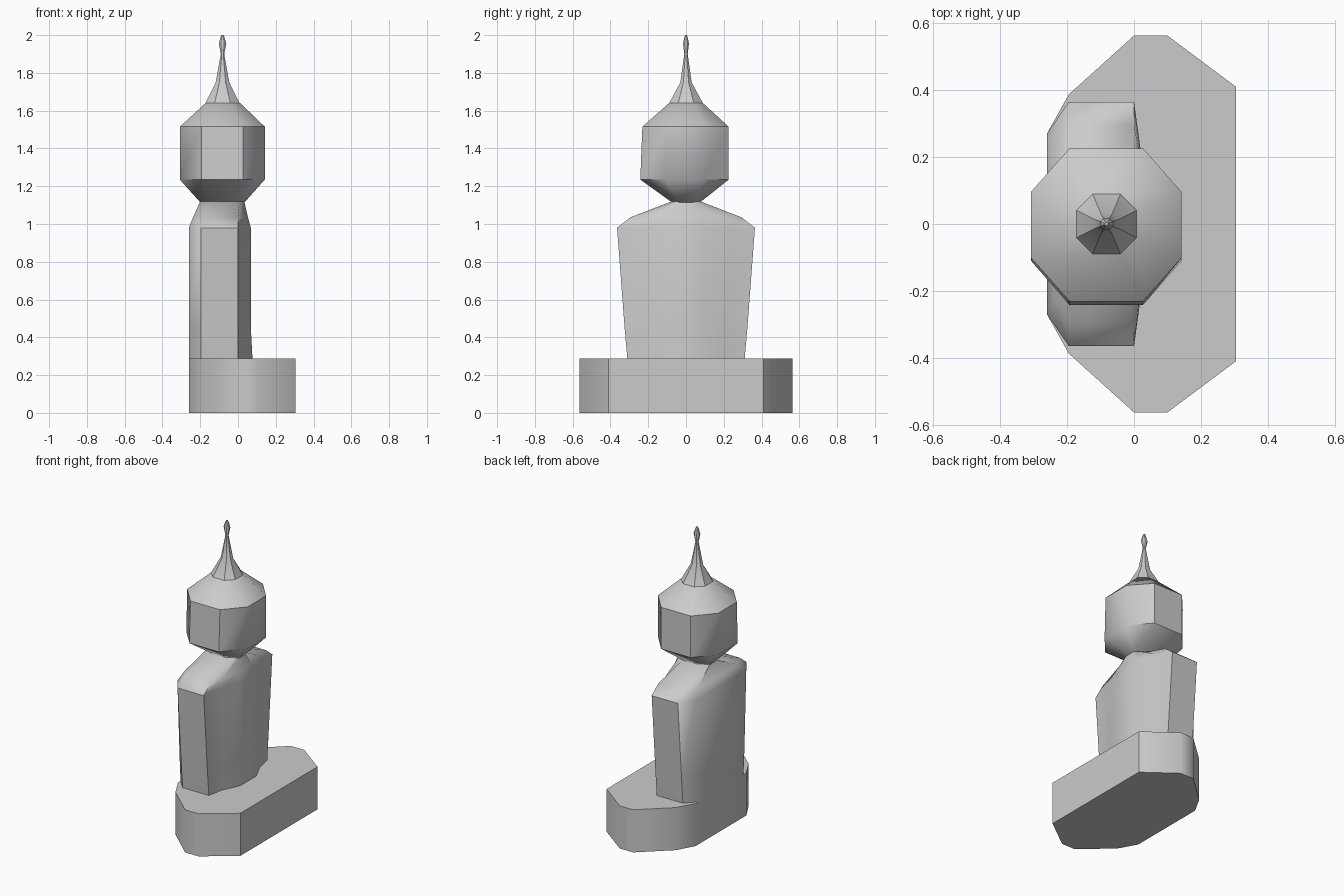
import bpy, bmesh, math

if "Cube" in bpy.data.objects:
    bpy.data.objects.remove(bpy.data.objects["Cube"])


def loft(name, rings, angle=45):
    """Skin a stack of equal-sized rings of 3D points and cap both ends."""
    bm = bmesh.new()
    loops = [[bm.verts.new(p) for p in ring] for ring in rings]
    n = len(loops[0])
    for a, b in zip(loops, loops[1:]):
        for i in range(n):
            j = (i + 1) % n
            bm.faces.new((a[i], a[j], b[j], b[i]))
    bm.faces.new(loops[0][::-1])
    bm.faces.new(loops[-1])
    bmesh.ops.recalc_face_normals(bm, faces=bm.faces)
    mesh = bpy.data.meshes.new(name)
    bm.to_mesh(mesh)
    bm.free()
    ob = bpy.data.objects.new(name, mesh)
    bpy.context.collection.objects.link(ob)
    bpy.ops.object.select_all(action='DESELECT')
    ob.select_set(True)
    bpy.context.view_layer.objects.active = ob
    bpy.ops.object.shade_smooth_by_angle(angle=math.radians(angle))
    return ob


def mirrored(half, z):
    """Close a half outline (x, y > 0) across the y = 0 plane."""
    return ([(x, -y, z) for x, y in half] +
            [(x, y, z) for x, y in reversed(half)])


def octagon(z, x0, x1, y0, y1, cx, cy):
    """Chamfered rectangle: cx / cy are the chamfer sizes along x and y."""
    pts = [(x0 + cx, y0), (x1 - cx, y0), (x1, y0 + cy), (x1, y1 - cy),
           (x1 - cx, y1), (x0 + cx, y1), (x0, y1 - cy), (x0, y0 + cy)]
    return [(x, y, z) for x, y in pts]


# Base slab
base = [(-.26, .27), (-.195, .387), (0, .563), (.1, .563), (.305, .41)]
loft("base", [mirrored(base, 0), mirrored(base, .287)])

# Torso with rounded shoulders, flat back and shallow raised chest
torso = [
    (.28, [(-.26, .24), (-.195, .31), (0, .31), (.022, .20), (.077, .085)]),
    (.45, [(-.26, .25), (-.195, .325), (0, .325), (.02, .205), (.068, .085)]),
    (.98, [(-.26, .27), (-.195, .365), (0, .365), (.02, .22), (.068, .085)]),
    (1.035, [(-.238, .215), (-.195, .295), (0, .295), (.018, .20), (.053, .075)]),
    (1.12, [(-.2, .035), (-.14, .075), (-.03, .075), (.015, .05), (.033, .03)]),
]
loft("torso", [mirrored(half, z) for z, half in torso])

# Eight-sided head
loft("head", [
    octagon(1.115, -.2, .035, -.075, .075, .07, .04),
    octagon(1.235, -.308, .142, -.242, .226, .115, .132),
    octagon(1.515, -.308, .142, -.231, .226, .115, .13),
    octagon(1.64, -.172, .012, -.09, .09, .05, .045),
])

# Slender flared spire with a bud at the tip
spire = [(1.638, .091, .09), (1.75, .036, .03), (1.9, .009, .009),
         (1.955, .02, .016), (1.99, .01, .008), (2.0, .005, .005)]
loft("spire", [octagon(z, -.082 - rx, -.082 + rx, -ry, ry, rx * .54, ry * .54)
               for z, rx, ry in spire], 30)
